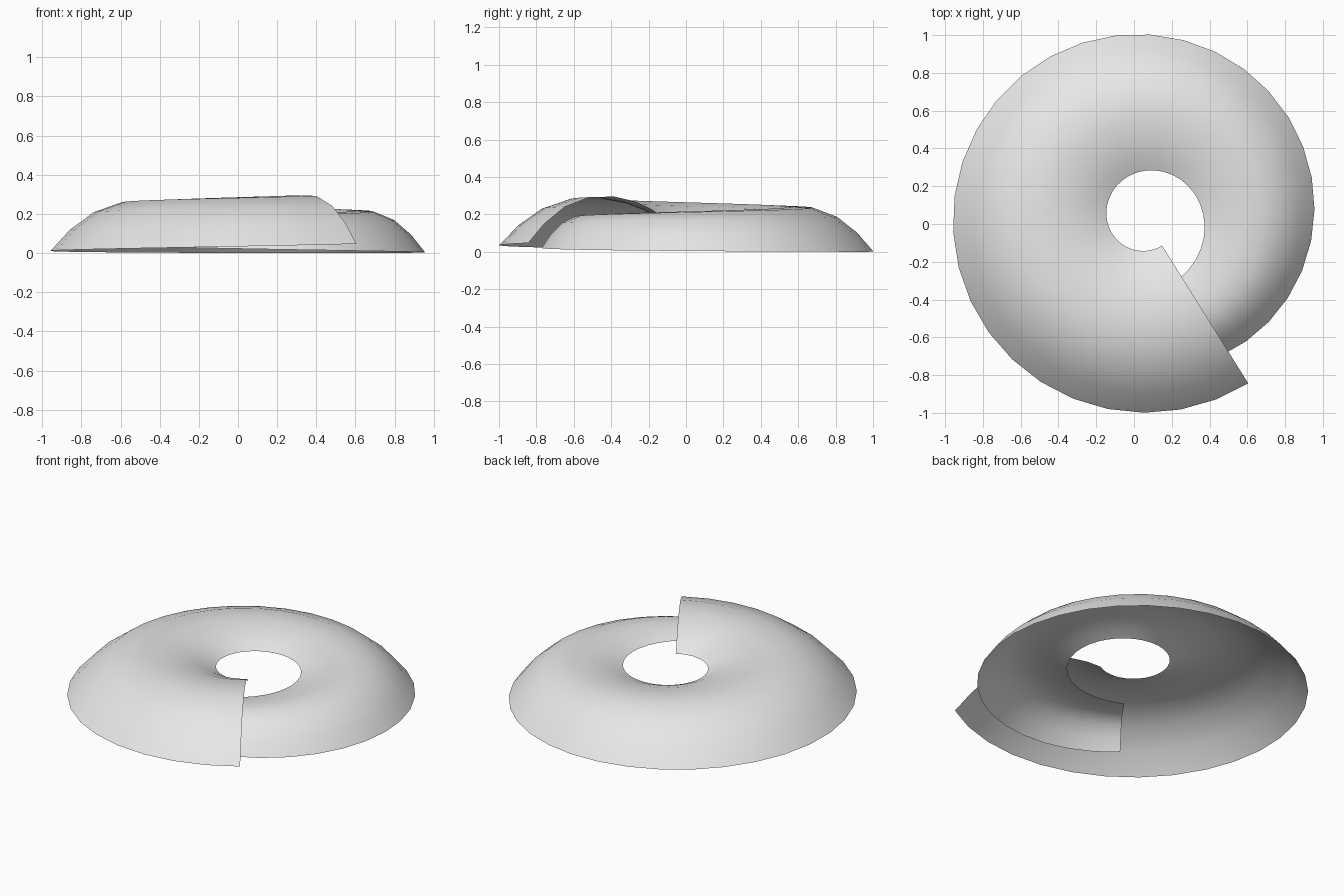
import bpy, bmesh
from math import radians, cos, sin

cube = bpy.data.objects.get("Cube")
if cube:
    bpy.data.objects.remove(cube, do_unlink=True)

# Sweep settings: one arched sheet winding past a full turn
CENTER = (0.055, 0.036)
MID_RADIUS = 0.607
START, END, STEPS = -125.6, 302.0, 40
CREST = -0.1
ACROSS = [1, 0.76, 0.46, 0.1, -0.26, -0.58, -0.82, -1]


def section(t):
    """Points (radius, height) of the arch at turn t, outer rim to inner rim."""
    half = 0.235 + 0.385 * t - 0.19 * t * t
    outer = 0.111 * (t - 0.35) ** 2
    inner = 0.168 + 0.01 * t
    top = 0.202 + 0.096 * t
    points = []
    for u in ACROSS:
        side, rim = (1 - CREST, outer) if u > CREST else (1 + CREST, inner)
        drop = (abs(u - CREST) / side) ** 2.2
        points.append((MID_RADIUS + half * u, top - (top - rim) * drop))
    return points


# Spiral shell
bm = bmesh.new()
rings = []
for i in range(STEPS + 1):
    angle = START + (END - START) * i / STEPS
    a = radians(angle)
    rings.append([bm.verts.new((CENTER[0] + r * cos(a), CENTER[1] + r * sin(a), z))
                  for r, z in section((angle + 58) / 360)])
for p, q in zip(rings, rings[1:]):
    for j in range(len(ACROSS) - 1):
        bm.faces.new((p[j], q[j], q[j + 1], p[j + 1])).smooth = True

mesh = bpy.data.meshes.new("spiral_shell")
bm.to_mesh(mesh)
bm.free()
shell = bpy.data.objects.new("spiral_shell", mesh)
bpy.context.collection.objects.link(shell)

# Plain grey
grey = bpy.data.materials.new("light_grey")
grey.use_nodes = True
color = (0.8, 0.8, 0.8, 1)
grey.diffuse_color = color
grey.node_tree.nodes["Principled BSDF"].inputs["Base Color"].default_value = color
mesh.materials.append(grey)
